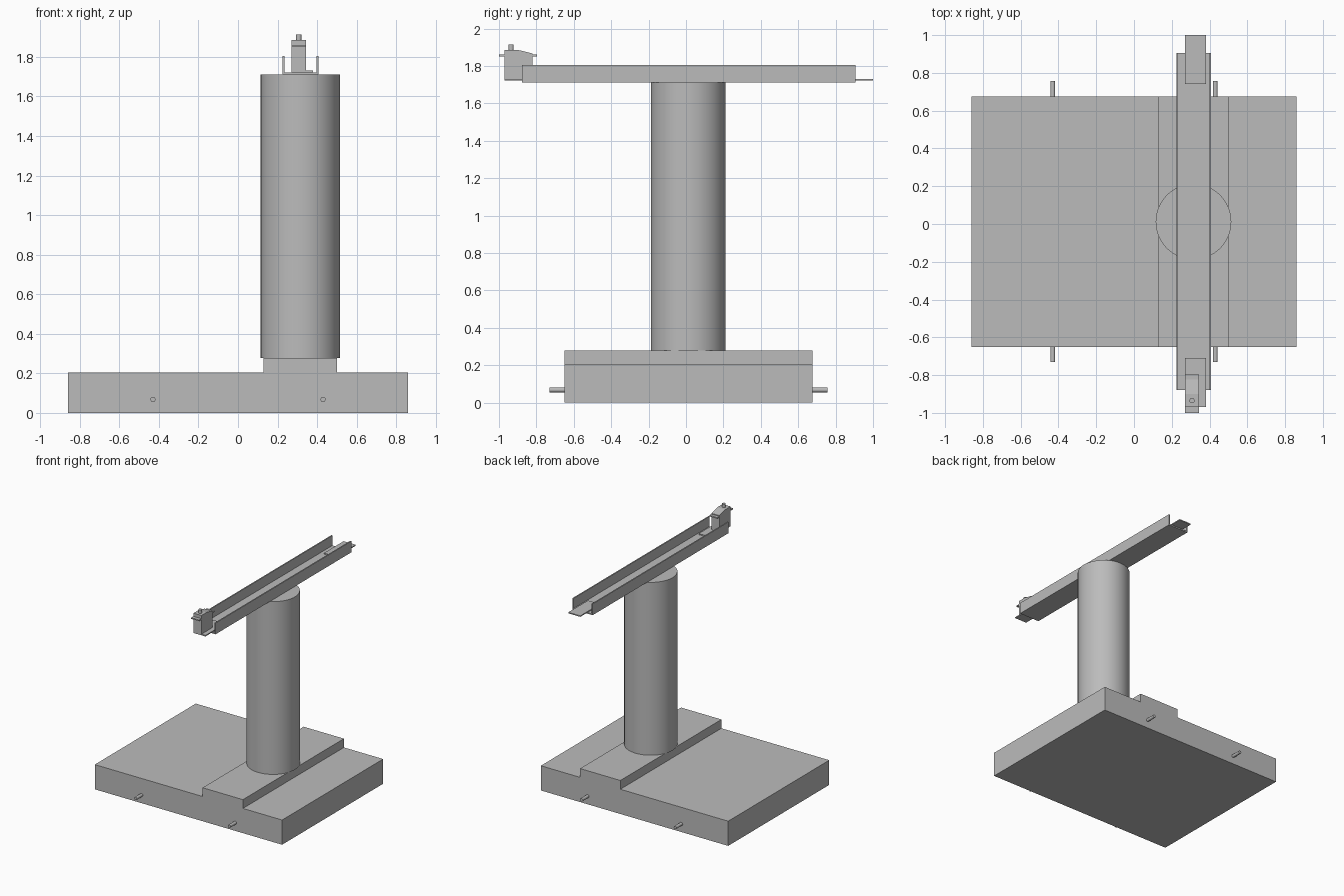
import bpy, bmesh, math
from mathutils import Matrix, Vector

cube = bpy.data.objects.get("Cube")
if cube:
    bpy.data.objects.remove(cube, do_unlink=True)

grey = bpy.data.materials.new("plain grey")
grey.use_nodes = True
colour = (0.5, 0.5, 0.5, 1)
grey.diffuse_color = colour
grey.node_tree.nodes["Principled BSDF"].inputs["Base Color"].default_value = colour


def finish(name, bm):
    bmesh.ops.recalc_face_normals(bm, faces=bm.faces)
    mesh = bpy.data.meshes.new(name)
    bm.to_mesh(mesh)
    bm.free()
    mesh.materials.append(grey)
    obj = bpy.data.objects.new(name, mesh)
    bpy.context.collection.objects.link(obj)
    return obj


def box(name, x, y, z):
    bm = bmesh.new()
    bmesh.ops.create_cube(bm, size=1)
    for v in bm.verts:
        v.co = [lo + (c + 0.5) * (hi - lo) for c, (lo, hi) in zip(v.co, (x, y, z))]
    return finish(name, bm)


def extrude(name, points, direction):
    """Extrude a closed outline into a solid."""
    bm = bmesh.new()
    face = bm.faces.new([bm.verts.new(p) for p in points])
    result = bmesh.ops.extrude_face_region(bm, geom=[face], use_keep_orig=True)
    moved = [g for g in result["geom"] if isinstance(g, bmesh.types.BMVert)]
    bmesh.ops.translate(bm, verts=moved, vec=direction)
    return finish(name, bm)


def rod(name, start, end, radius, sides):
    a, b = Vector(start), Vector(end)
    turn = (b - a).to_track_quat('Z', 'Y').to_matrix().to_4x4()
    bm = bmesh.new()
    bmesh.ops.create_cone(bm, cap_ends=True, segments=sides, radius1=radius,
                          radius2=radius, depth=(b - a).length,
                          matrix=Matrix.Translation((a + b) / 2) @ turn)
    obj = finish(name, bm)
    bpy.ops.object.select_all(action='DESELECT')
    obj.select_set(True)
    bpy.context.view_layer.objects.active = obj
    bpy.ops.object.shade_smooth_by_angle(angle=math.radians(40))
    return obj


# Stepped base slab with a raised rib
front, back = -0.65, 0.675
step = [(-0.86, 0), (0.86, 0), (0.86, 0.205), (0.5, 0.205),
        (0.5, 0.278), (0.13, 0.278), (0.13, 0.205), (-0.86, 0.205)]
extrude("base", [(x, front, z) for x, z in step], (0, back - front, 0))

# Pins sticking out of the front and back of the base
for side, x in (("right", -0.43), ("left", 0.43)):
    rod(f"front_{side}_pin", (x, front, 0.068), (x, -0.73, 0.068), 0.013, 16)
    rod(f"back_{side}_pin", (x, back, 0.068), (x, 0.757, 0.068), 0.013, 16)

# Round column
rod("column", (0.315, 0.012, 0.278), (0.315, 0.012, 1.712), 0.2, 64)

# Open channel on top of the column
left, right, low, high, wall = 0.408, 0.224, 1.712, 1.805, 0.01
channel = [(right, low), (left, low), (left, high), (left - wall, high),
           (left - wall, low + wall), (right + wall, low + wall),
           (right + wall, high), (right, high)]
extrude("channel", [(x, -0.878, z) for x, z in channel], (0, 1.783, 0))

# Flat tongues at the channel ends
box("front_tongue", (0.27, 0.38), (-0.97, -0.71), (1.722, 1.731))
box("back_tongue", (0.27, 0.38), (0.742, 1.0), (1.722, 1.731))

# Clamp block with sloping top, cross strip and knob
block = [(-0.97, 1.722), (-0.822, 1.722), (-0.822, 1.867),
         (-0.9, 1.886), (-0.97, 1.886)]
extrude("clamp_block", [(0.27, y, z) for y, z in block], (0.073, 0, 0))
box("clamp_strip", (0.27, 0.343), (-1.0, -0.796), (1.85, 1.86))
rod("clamp_knob", (0.307, -0.935, 1.88), (0.307, -0.935, 1.914), 0.014, 16)
